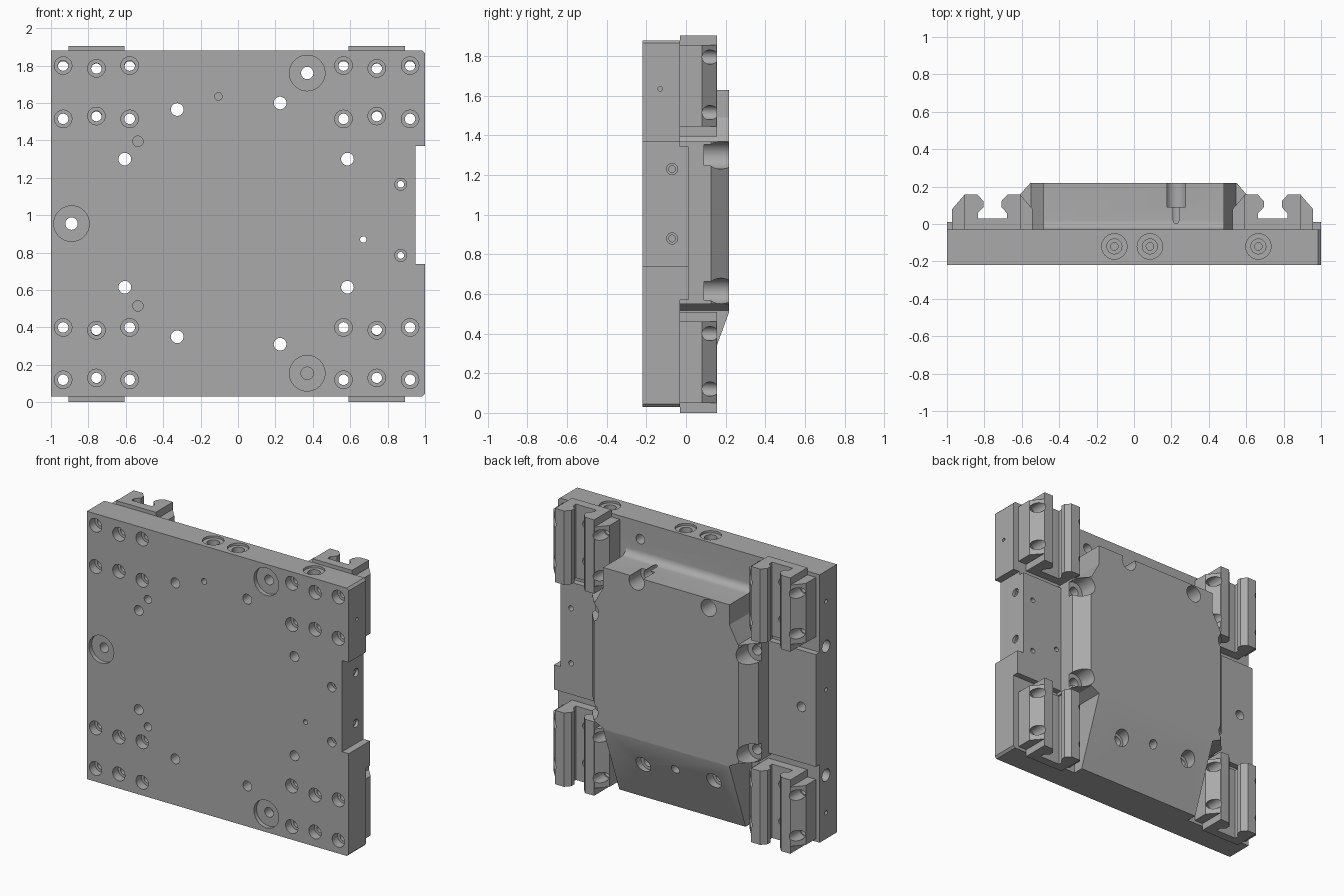
import bpy, bmesh, math

old = bpy.data.objects.get("Cube")
if old:
    bpy.data.objects.remove(old, do_unlink=True)

metal = bpy.data.materials.new("machined grey")
metal.use_nodes = True
GREY = (0.4, 0.4, 0.4, 1)
metal.diffuse_color = GREY
metal.node_tree.nodes["Principled BSDF"].inputs["Base Color"].default_value = GREY

# Maps two in-plane coordinates and a distance along an axis to a point
PLACE = {
    "X": lambda a, b, t: (t, a, b),
    "Y": lambda a, b, t: (a, t, b),
    "Z": lambda a, b, t: (a, b, t),
}


def skin(bm, rings):
    """Close a stack of equal rings into a solid."""
    rows = [[bm.verts.new(p) for p in ring] for ring in rings]
    n = len(rows[0])
    for low, high in zip(rows, rows[1:]):
        for i in range(n):
            j = (i + 1) % n
            bm.faces.new((low[i], low[j], high[j], high[i]))
    bm.faces.new(rows[0])
    bm.faces.new(rows[-1])


def make(name, solids):
    """Make an object from a list of ring stacks."""
    bm = bmesh.new()
    for rings in solids:
        skin(bm, rings)
    bmesh.ops.recalc_face_normals(bm, faces=bm.faces)
    mesh = bpy.data.meshes.new(name)
    bm.to_mesh(mesh)
    bm.free()
    mesh.materials.append(metal)
    ob = bpy.data.objects.new(name, mesh)
    bpy.context.collection.objects.link(ob)
    return ob


def prism(axis, outline, t0, t1):
    return [[PLACE[axis](a, b, t) for a, b in outline] for t in (t0, t1)]


def box(x0, x1, y0, y1, z0, z1):
    return prism("Z", [(x0, y0), (x1, y0), (x1, y1), (x0, y1)], z0, z1)


def drill(axis, a, b, steps, n=24):
    """Stepped round solid; steps are (radius, position along axis)."""
    turn = [2 * math.pi * i / n for i in range(n)]
    return [[PLACE[axis](a + r * math.cos(u), b + r * math.sin(u), t) for u in turn]
            for r, t in steps]


def combine(ob, solids, operation):
    """Boolean the solids into the object and discard the helper."""
    tool = make("helper", solids)
    tool.hide_render = True
    mod = ob.modifiers.new("combine", "BOOLEAN")
    mod.solver = "EXACT"
    mod.operation = operation
    mod.object = tool
    bpy.context.view_layer.update()
    graph = bpy.context.evaluated_depsgraph_get()
    mesh = bpy.data.meshes.new_from_object(ob.evaluated_get(graph))
    ob.modifiers.clear()
    ob.data = mesh
    bpy.data.objects.remove(tool, do_unlink=True)


def finish(ob):
    bpy.ops.object.select_all(action="DESELECT")
    ob.select_set(True)
    bpy.context.view_layer.objects.active = ob
    bpy.ops.object.shade_smooth_by_angle(angle=math.radians(25))


FRONT, SEAT, MID, TOP = -0.22, -0.03, 0.012, 0.218
RAIL_X = (-0.757, 0.742)
RAIL_Z = (0.0, 1.395)
JAW = 0.178

# Base plate with a notch in one side and lowered seats for the rails
plate = make("base_plate", [prism("Y", [
    (-1, 0.03), (0.985, 0.03), (1, 0.045), (1, 0.74), (0.95, 0.74),
    (0.95, 1.37), (1, 1.37), (1, 1.865), (0.985, 1.88), (-1, 1.88)], FRONT, MID)])
combine(plate, [box(-2, 2, SEAT, 1, -1, 0.57), box(-2, 2, SEAT, 1, 1.345, 3)], "DIFFERENCE")

# Raised pad: sloped below, filleted into the plate above
fillet = [(0.02 - 0.05 * math.sin(u), 1.68 - 0.05 * math.cos(u))
          for u in [math.pi / 2 * i / 6 for i in range(7)]]
neck = [(-0.1, 0.03), (0.042, 0.03), (TOP, 0.51), (TOP, 1.63)] + fillet + [(-0.1, 1.68)]
combine(plate, [prism("X", neck, -0.485, 0.48)], "UNION")

# Wider middle of the pad, with bevelled sides and tapered shoulders
wing = [(-0.64, -0.06), (-0.64, 0.125), (-0.555, TOP), (0.55, TOP), (0.63, 0.125), (0.63, -0.06)]
combine(plate, [prism("Z", wing, 0.55, 1.37)], "UNION")
shoulder = [(-0.48, 1.5), (-0.55, 1.37), (-0.55, 0.55), (-0.48, 0.515),
            (0.475, 0.515), (0.545, 0.55), (0.545, 1.37), (0.475, 1.5)]
combine(plate, [prism("Y", shoulder, -0.06, TOP)], "UNION")

# Rail screws, counterbored from the front
holes = []
for cx in RAIL_X:
    for dx, heights in ((-JAW, (0.12, 0.40, 1.515, 1.8)),
                        (0, (0.13, 0.385, 1.53, 1.785)),
                        (JAW, (0.12, 0.40, 1.515, 1.8))):
        for z in heights:
            holes.append(drill("Y", cx + dx, z, [
                (0.047, -0.3), (0.047, -0.16), (0.028, -0.16), (0.028, 0.012)]))

# Pad bolts with pockets opened from the back
for x, z, r in ((-0.325, 1.565, 0.058), (0.225, 1.6, 0.058), (-0.325, 0.35, 0.055),
                (0.225, 0.31, 0.055), (-0.605, 1.3, 0.07), (0.585, 1.3, 0.07),
                (-0.605, 0.615, 0.065), (0.585, 0.615, 0.065)):
    holes.append(drill("Y", x, z, [(0.034, -0.3), (0.034, 0.09), (r, 0.09), (r, 0.4)]))

# Wide shallow locating bores
for x, z, end in ((0.37, 1.76, 0.3), (-0.89, 0.955, 0.3), (0.37, 0.155, -0.12)):
    holes.append(drill("Y", x, z, [
        (0.095, -0.3), (0.095, -0.19), (0.033, -0.19), (0.033, end)], 40))

# Small blind and through holes in the front and back
for x, z, r, end in ((-0.105, 1.635, 0.02, -0.1), (-0.535, 1.395, 0.028, -0.1),
                     (-0.535, 0.515, 0.028, -0.1), (0.67, 0.87, 0.017, 0.2)):
    holes.append(drill("Y", x, z, [(r, -0.3), (r, end)]))
for z in (0.785, 1.165):
    holes.append(drill("Y", 0.87, z, [
        (0.032, -0.3), (0.032, -0.17), (0.018, -0.17), (0.018, 0.2)]))
holes.append(drill("Y", -0.03, 0.35, [(0.03, 0.1), (0.03, 0.3)]))

# Fittings in the top edge
for x in (-0.105, 0.085, 0.665):
    holes.append(drill("Z", x, -0.12, [
        (0.02, 1.74), (0.02, 1.8), (0.04, 1.8), (0.04, 1.865), (0.068, 1.865), (0.068, 2)]))

# Ports in the two sides
for z in (0.88, 1.23):
    holes.append(drill("X", -0.07, z, [(0.017, 0.91), (0.017, 0.93), (0.028, 0.93), (0.028, 0.99)]))
holes.append(drill("X", -0.13, 1.635, [(0.012, 0.96), (0.012, 1.1)]))
for z, r in ((1.67, 0.014), (1.06, 0.014), (0.21, 0.014), (1.36, 0.042), (0.47, 0.042)):
    holes.append(drill("X", -0.1, z, [(r, -1.1), (r, -0.94)]))
combine(plate, holes, "DIFFERENCE")
finish(plate)

# Slotted rail section: half outline, mirrored across its centre
half = [(0.078, 0.03), (0.078, 0.058), (0.048, 0.09), (0.048, 0.122), (0.08, 0.157),
        (0.15, 0.157), (0.15, SEAT)]
section = half + [(-a, b) for a, b in reversed(half)]
cheek = [(0.1, SEAT), (0.215, SEAT), (0.215, 0.08), (0.15, 0.155), (0.1, 0.155)]

for side, cx in zip(("right", "left"), RAIL_X):
    for level, z in zip(("lower", "upper"), RAIL_Z):
        rail = make(f"{level}_{side}_rail", [
            prism("Z", [(cx + a, b) for a, b in section], z, z + 0.51)])
        cheeks = [prism("Z", [(cx + s * a, b) for a, b in cheek], z + 0.05, z + 0.46)
                  for s in (-1, 1)]
        combine(rail, cheeks, "UNION")
        # Screw holes through the sloped cheeks and the slot floor
        bores = []
        for low, high in ((0.12, 0.40),):
            for h in (low, high):
                bores += [drill("Y", cx + s * JAW, z + h, [
                    (0.028, -0.1), (0.028, 0.04), (0.036, 0.04), (0.036, 0.3)]) for s in (-1, 1)]
        bores += [drill("Y", cx, z + h, [(0.028, -0.1), (0.028, 0.2)]) for h in (0.131, 0.388)]
        combine(rail, bores, "DIFFERENCE")
        finish(rail)
